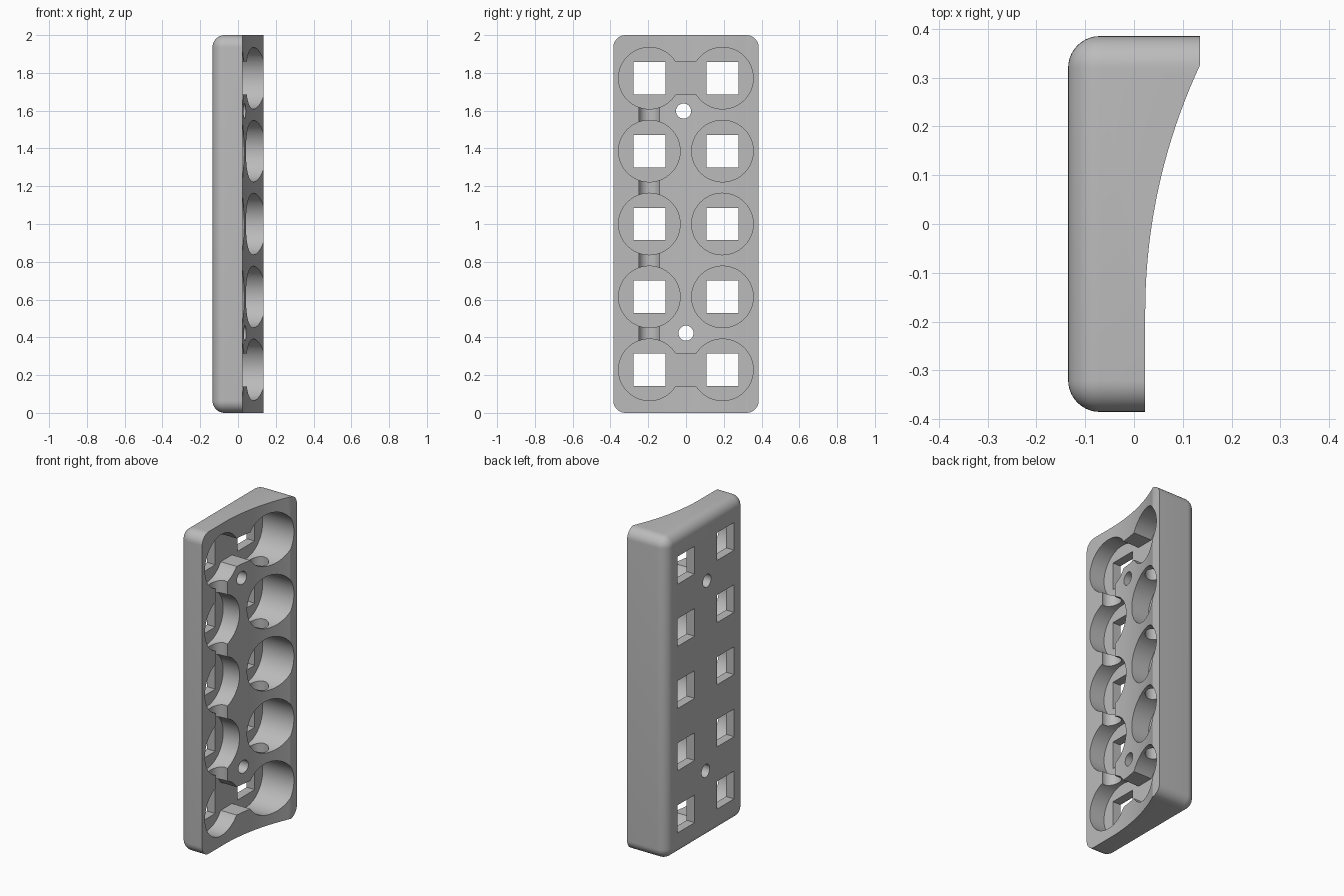
import bpy, bmesh, math
from mathutils import Matrix, Vector

if "Cube" in bpy.data.objects:
    bpy.data.objects.remove(bpy.data.objects["Cube"])

HALF_Y, BACK, FRONT, FLOOR = 0.385, -0.135, 0.135, -0.08
COLUMNS = (-0.194, 0.193)
ROWS = [1.0 + 0.386 * i for i in range(-2, 3)]

grey = bpy.data.materials.new("matte grey")
grey.use_nodes = True
colour = (0.5, 0.5, 0.5, 1)
grey.diffuse_color = colour
grey.node_tree.nodes["Principled BSDF"].inputs["Base Color"].default_value = colour


def to_object(name, bm):
    bmesh.ops.recalc_face_normals(bm, faces=bm.faces)
    mesh = bpy.data.meshes.new(name)
    bm.to_mesh(mesh)
    bm.free()
    mesh.materials.append(grey)
    obj = bpy.data.objects.new(name, mesh)
    bpy.context.collection.objects.link(obj)
    return obj


def box_mesh(low, high):
    bm = bmesh.new()
    low, high = Vector(low), Vector(high)
    bmesh.ops.create_cube(bm, size=1, matrix=Matrix.Translation((low + high) / 2)
                          @ Matrix.Diagonal((*(high - low), 1)))
    return bm


def cylinder_mesh(centre, radius, length, axis, sides=64):
    bm = bmesh.new()
    turn = Matrix.Rotation(math.pi / 2, 4, "Y") if axis == "X" else Matrix()
    bmesh.ops.create_cone(bm, cap_ends=True, segments=sides, radius1=radius,
                          radius2=radius, depth=length,
                          matrix=Matrix.Translation(centre) @ turn)
    return bm


def cut(bm):
    cutter = to_object("cutter", bm)
    cutter.hide_render = True
    mod = body.modifiers.new("cut", "BOOLEAN")
    mod.operation, mod.solver, mod.object = "DIFFERENCE", "EXACT", cutter
    bpy.ops.object.modifier_apply(modifier=mod.name)
    bpy.data.objects.remove(cutter)


# Block with every edge rounded except those around the open +x face
bm = box_mesh((BACK, -HALF_Y, 0), (FRONT, HALF_Y, 2))
edges = [e for e in bm.edges if any(v.co.x < 0 for v in e.verts)]
bmesh.ops.bevel(bm, geom=edges, offset=0.065, segments=10, profile=0.5,
                affect="EDGES", clamp_overlap=True)
body = to_object("holder_body", bm)
bpy.context.view_layer.objects.active = body
body.select_set(True)

# Concave face: flat strip, then a long arc rising to a narrow ledge
start, end, low_x = -0.18, 0.325, 0.023
rise = FRONT - low_x
radius = ((end - start) ** 2 + rise ** 2) / (2 * rise)
sweep = math.asin((end - start) / radius)
profile = [(0.4, -0.5), (low_x, -0.5)]
for i in range(25):
    a = sweep * i / 24
    profile.append((low_x + radius * (1 - math.cos(a)), start + radius * math.sin(a)))
slope = math.tan(sweep)
profile.append((FRONT + 0.05 * slope, end + 0.05))
profile.append((0.4, end + 0.05))
bm = bmesh.new()
face = bm.faces.new([bm.verts.new((x, y, -0.2)) for x, y in profile])
ext = bmesh.ops.extrude_face_region(bm, geom=[face])["geom"]
bmesh.ops.translate(bm, vec=(0, 0, 2.4),
                    verts=[v for v in ext if isinstance(v, bmesh.types.BMVert)])
cut(bm)

# Round wells
for y in COLUMNS:
    for z in ROWS:
        cut(cylinder_mesh((FLOOR + 0.2, y, z), 0.163, 0.4, "X"))

# Slots joining the two columns at both ends
for z in (ROWS[0], ROWS[-1]):
    cut(box_mesh((FLOOR, -0.15, z - 0.087), (0.3, 0.15, z + 0.087)))

# Tunnels between neighbouring wells
for y in COLUMNS:
    for low, high in zip(ROWS, ROWS[1:]):
        cut(cylinder_mesh((0.005, y, (low + high) / 2), 0.058, 0.2, "Z", 40))

# Square openings through the floor
for y in COLUMNS:
    for z in ROWS:
        cut(box_mesh((-0.3, y - 0.085, z - 0.086), (-0.03, y + 0.085, z + 0.086)))

# Screw holes
for y, z in ((-0.013, 1.598), (0, 0.422)):
    cut(cylinder_mesh((0, y, z), 0.04, 0.8, "X", 40))

bpy.ops.object.shade_smooth_by_angle(angle=math.radians(30))
